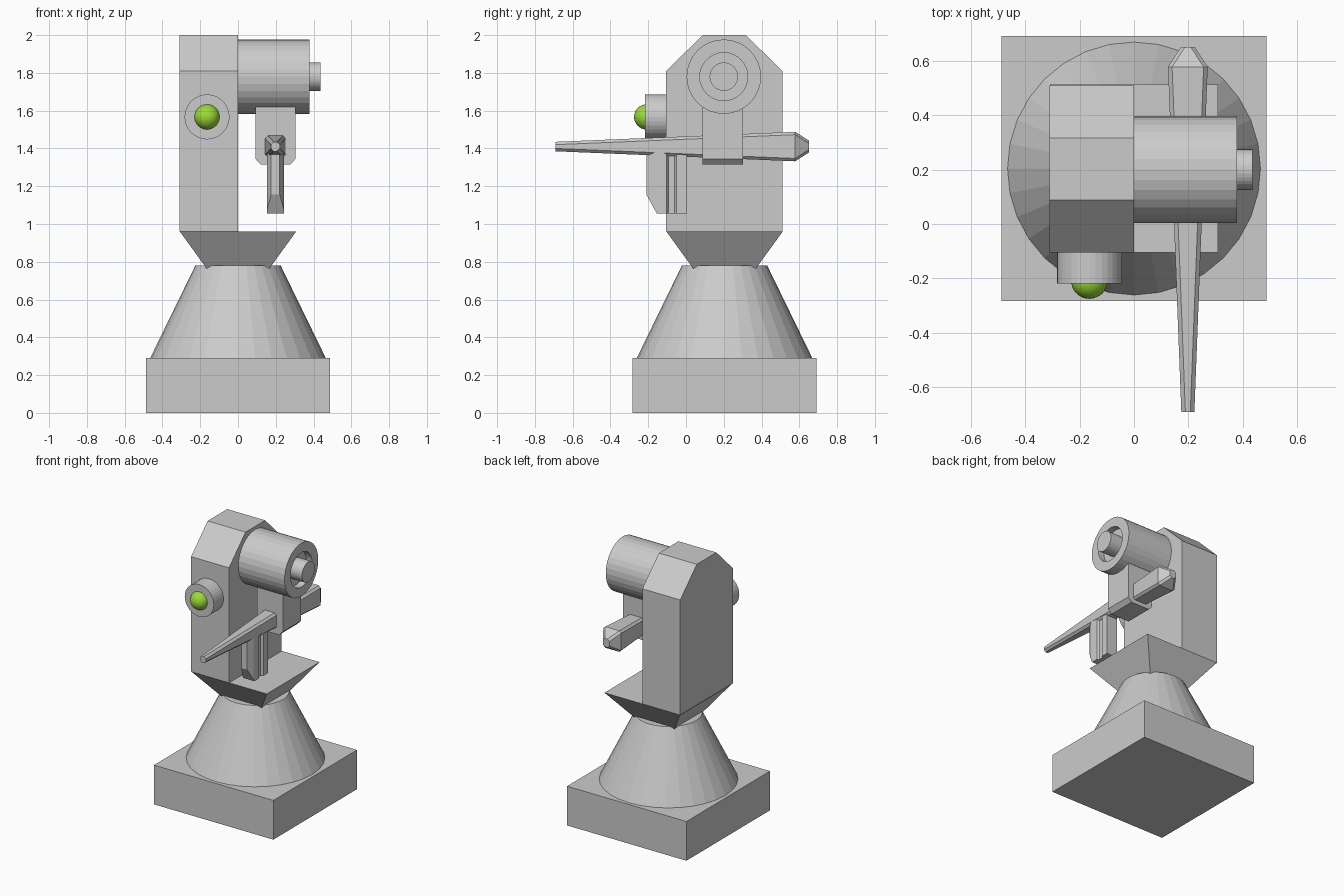
import bpy, bmesh
from math import cos, sin, pi
from mathutils import Vector

if "Cube" in bpy.data.objects:
    bpy.data.objects.remove(bpy.data.objects["Cube"])

CY = 0.204  # centre line of the pedestal along y


def finish(name, bm):
    bmesh.ops.recalc_face_normals(bm, faces=bm.faces[:])
    mesh = bpy.data.meshes.new(name)
    bm.to_mesh(mesh)
    bm.free()
    obj = bpy.data.objects.new(name, mesh)
    bpy.context.collection.objects.link(obj)
    return obj


def loft_bm(rings):
    """Skin a stack of equal-length closed rings and cap both ends."""
    bm = bmesh.new()
    loops = [[bm.verts.new(p) for p in ring] for ring in rings]
    for a, b in zip(loops, loops[1:]):
        n = len(a)
        for i in range(n):
            j = (i + 1) % n
            bm.faces.new((a[i], a[j], b[j], b[i]))
    bm.faces.new(loops[0])
    bm.faces.new(loops[-1])
    return bm


def loft(name, rings):
    return finish(name, loft_bm(rings))


def place(axis, u, v, t):
    return {'x': (t, u, v), 'y': (u, t, v), 'z': (u, v, t)}[axis]


def turned(name, axis, cu, cv, profile, sides=32):
    """Round part from (radius, position along axis) pairs."""
    return loft(name, [[place(axis, cu + r * cos(2 * pi * i / sides),
                              cv + r * sin(2 * pi * i / sides), t)
                        for i in range(sides)] for r, t in profile])


def prism(name, axis, outline, t0, t1):
    return loft(name, [[place(axis, u, v, t) for u, v in outline] for t in (t0, t1)])


def square(h, z):
    return [(sx * h, CY + sy * h, z) for sx, sy in ((-1, -1), (1, -1), (1, 1), (-1, 1))]


# Pedestal: slab, tapered column, flared square platform
loft("base_slab", [square(0.488, 0), square(0.488, 0.29)])
turned("tapered_column", 'z', 0, CY, [(0.465, 0.29), (0.226, 0.78)])
loft("flared_platform", [square(0.083, 0.65), square(0.308, 0.96)])

# Upright housing with chamfered top
prism("housing", 'x', [(-0.105, 0.96), (0.51, 0.96), (0.51, 1.81), (0.317, 2.0),
                       (0.088, 2.0), (-0.105, 1.81)], -0.31, 0.0)

# Side drum with recessed ring and protruding hub
turned("side_drum", 'x', 0.2, 1.78,
       [(0.197, 0.0), (0.197, 0.378), (0.127, 0.378), (0.127, 0.33),
        (0.075, 0.33), (0.075, 0.436)])

# Lens ring and green lens
turned("lens_ring", 'y', -0.164, 1.567, [(0.119, -0.105), (0.119, -0.218)])
bm = bmesh.new()
bmesh.ops.create_uvsphere(bm, u_segments=32, v_segments=16, radius=0.067)
bmesh.ops.translate(bm, verts=bm.verts[:], vec=(-0.164, -0.208, 1.567))
lens = finish("lens", bm)
green = bpy.data.materials.new("lens_green")
green.diffuse_color = (0.33, 0.7, 0.04, 1)
green.use_nodes = True
green.node_tree.nodes["Principled BSDF"].inputs["Base Color"].default_value = green.diffuse_color
lens.data.materials.append(green)

# Mount block hanging under the drum
prism("mount_block", 'y', [(0.092, 1.64), (0.092, 1.345), (0.122, 1.314), (0.275, 1.314),
                           (0.305, 1.345), (0.305, 1.64)], 0.088, 0.303)


# Tapered barrel with chamfered square section
def section(hx, hz, y, c=0.015):
    pts = [(hx - c, -hz), (hx, -hz + c), (hx, hz - c), (hx - c, hz),
           (c - hx, hz), (-hx, hz - c), (-hx, c - hz), (c - hx, -hz)]
    return [(0.198 + x, y, 1.41 + z) for x, z in pts]


loft("barrel", [section(0.024, 0.025, -0.692), section(0.073, 0.078, 0.578),
                section(0.026, 0.032, 0.65)])

# Foregrip: chamfered front corners, side grooves, slanted toe
half = [(0.023, -0.21), (0.045, -0.165), (0.045, -0.103), (0.03, -0.093),
        (0.03, -0.06), (0.045, -0.05), (0.045, 0.004)]
outline = [(0.198 + x, y) for x, y in half] + [(0.198 - x, y) for x, y in reversed(half)]
bm = loft_bm([[(x, y, z) for x, y in outline] for z in (1.056, 1.4)])
toe = Vector((0, -0.1, -0.055)).normalized()
cut = bmesh.ops.bisect_plane(bm, geom=bm.verts[:] + bm.edges[:] + bm.faces[:],
                             plane_co=(0, -0.155, 1.056), plane_no=toe, clear_outer=True)
rim = [e for e in cut["geom_cut"] if isinstance(e, bmesh.types.BMEdge)]
bmesh.ops.holes_fill(bm, edges=rim, sides=0)
finish("foregrip", bm)
